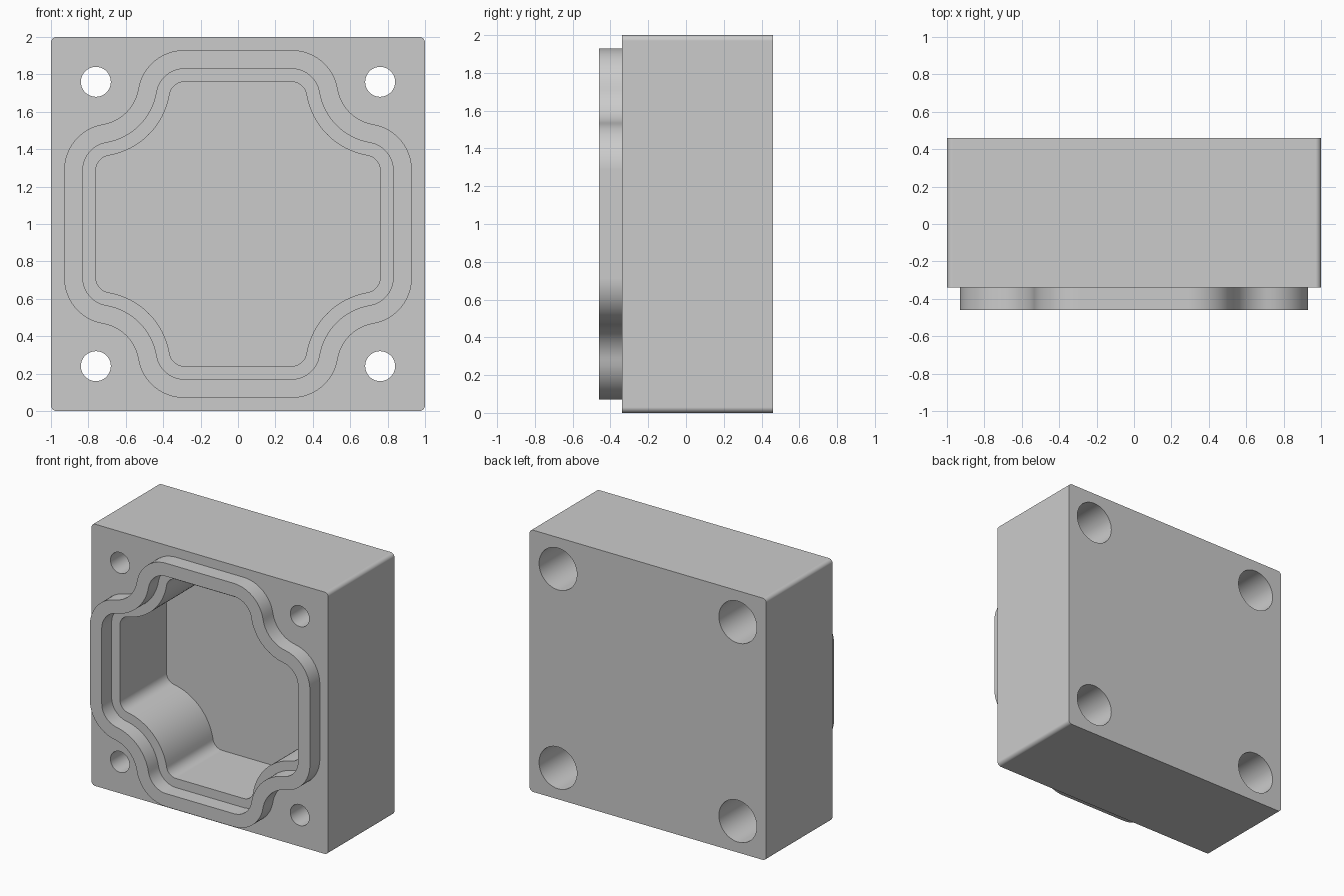
import bpy, bmesh, math
from mathutils import Vector

if "Cube" in bpy.data.objects:
    bpy.data.objects.remove(bpy.data.objects["Cube"])

FRONT, BACK, LIP, FLOOR = -0.34, 0.46, -0.46, 0.22
BORE_END = -0.10            # bottom of the deep screw counterbores
H = 0.76                    # screw hole offset from the centre
CORNERS = [(1, 1), (-1, 1), (-1, -1), (1, -1)]

bm = bmesh.new()


def arc(cx, cz, r, a0, a1, n):
    return [(cx + r * math.cos(a0 + (a1 - a0) * i / n),
             cz + r * math.sin(a0 + (a1 - a0) * i / n)) for i in range(n + 1)]


def four_fold(quarter):
    """Rotate a quarter outline four times round the centre."""
    pts = []
    for k in range(4):
        for x, z in quarter:
            for _ in range(k):
                x, z = -z, x
            pts.append((x, z))
    return pts


def cross_outline(r):
    """Rounded outline wrapping round the screws; r is the convex radius."""
    reach = 0.48
    cx = 0.68
    cz = H - math.sqrt(reach ** 2 - (H - cx) ** 2)
    t = math.atan2(H - cz, H - cx)
    q = arc(cx, cz, r, 0, t, 12)
    q += arc(H, H, reach - r, t + math.pi, 1.5 * math.pi - t, 16)[1:]
    q += arc(cz, cx, r, math.pi / 2 - t, math.pi / 2, 12)[1:]
    return four_fold(q)


def circle(sx, sz, r):
    return arc(sx * H, sz * H, r, 0, 2 * math.pi, 48)[:-1]


def ring(pts, y):
    vs = [bm.verts.new((x, y, z + 1)) for x, z in pts]
    for a, b in zip(vs, vs[1:] + vs[:1]):
        bm.edges.new((a, b))
    return vs


def bridge(a, b):
    n = len(a)
    for i in range(n):
        j = (i + 1) % n
        bm.faces.new((a[i], a[j], b[j], b[i]))


def cap(*rings):
    """Fill a flat face; the rings after the first are holes."""
    edges = [bm.edges.get((a, b)) for r in rings for a, b in zip(r, r[1:] + r[:1])]
    bmesh.ops.triangle_fill(bm, use_beauty=True, use_dissolve=False,
                            edges=edges, normal=Vector((0, -1, 0)))


# Outer block with small rounded corners
block = four_fold(arc(0.97, 0.97, 0.03, 0, math.pi / 2, 8))
block_front, block_back = ring(block, FRONT), ring(block, BACK)
bridge(block_front, block_back)

# Raised lip, inner ledge and cavity
lip_out, lip_in, cavity = cross_outline(0.25), cross_outline(0.15), cross_outline(0.08)
lip_base, lip_top = ring(lip_out, FRONT), ring(lip_out, LIP)
lip_inner, ledge_outer = ring(lip_in, LIP), ring(lip_in, FRONT)
ledge_inner, floor = ring(cavity, FRONT), ring(cavity, FLOOR)
for a, b in ((lip_base, lip_top), (lip_top, lip_inner), (lip_inner, ledge_outer),
             (ledge_outer, ledge_inner), (ledge_inner, floor)):
    bridge(a, b)
cap(floor)

# Stepped screw holes through the corners
small, large = [], []
for sx, sz in CORNERS:
    a, b = ring(circle(sx, sz, 0.08), FRONT), ring(circle(sx, sz, 0.08), BORE_END)
    c, d = ring(circle(sx, sz, 0.16), BORE_END), ring(circle(sx, sz, 0.16), BACK)
    bridge(a, b)
    bridge(b, c)
    bridge(c, d)
    small.append(a)
    large.append(d)

# Front and back faces
cap(block_front, lip_base, *small)
cap(block_back, *large)
bmesh.ops.recalc_face_normals(bm, faces=bm.faces[:])

mesh = bpy.data.meshes.new("housing")
bm.to_mesh(mesh)
bm.free()
housing = bpy.data.objects.new("housing", mesh)
bpy.context.collection.objects.link(housing)

grey = bpy.data.materials.new("plain grey")
grey.diffuse_color = (0.6, 0.6, 0.6, 1)
grey.use_nodes = True
grey.node_tree.nodes["Principled BSDF"].inputs["Base Color"].default_value = grey.diffuse_color
mesh.materials.append(grey)

# Smooth curves, crisp edges and flat faces
bpy.context.view_layer.objects.active = housing
housing.select_set(True)
bpy.ops.object.shade_smooth_by_angle(angle=math.radians(30))
weighted = housing.modifiers.new("flat faces", 'WEIGHTED_NORMAL')
weighted.keep_sharp = True
